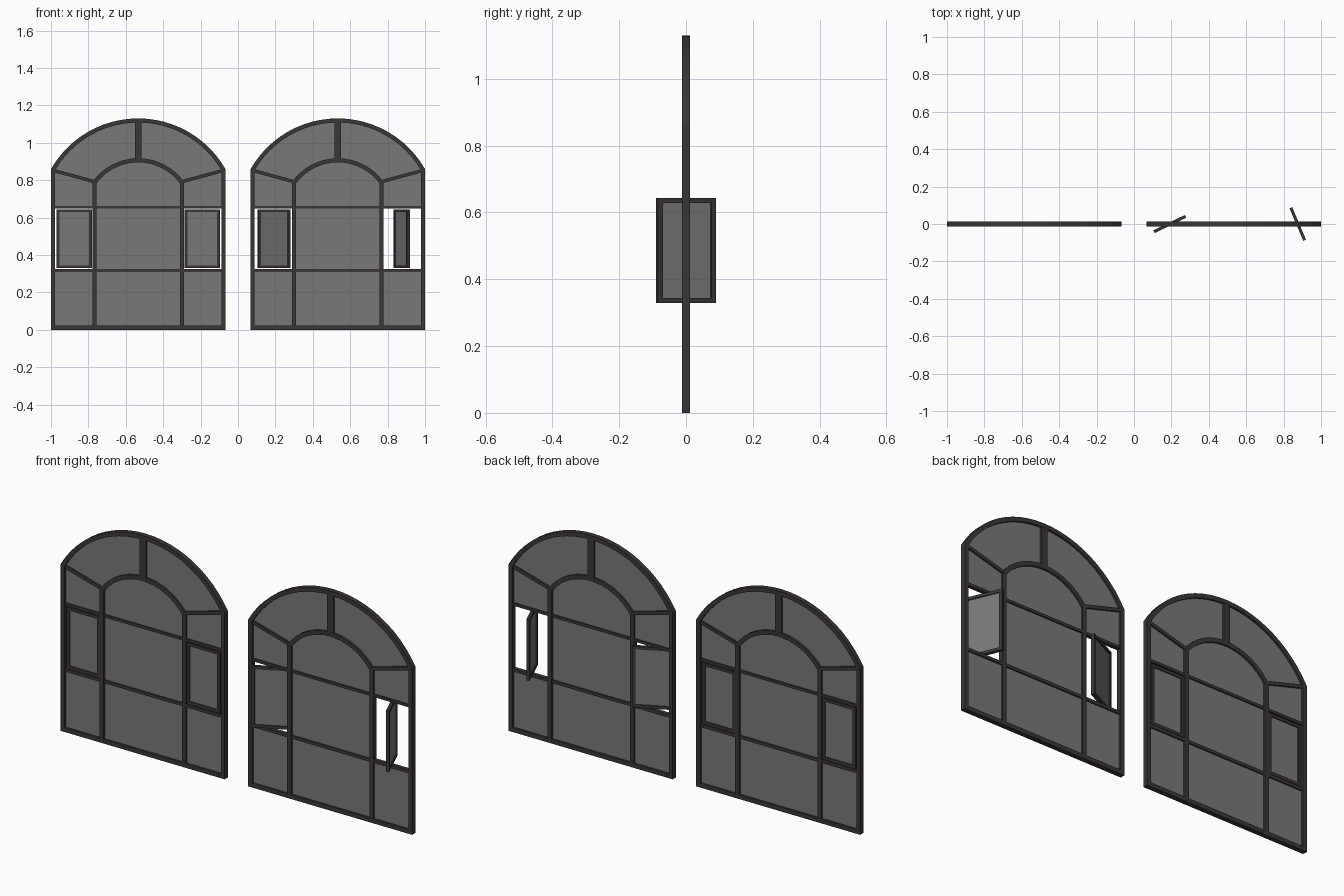
import bpy, bmesh, math
from mathutils import Matrix

if "Cube" in bpy.data.objects:
    bpy.data.objects.remove(bpy.data.objects["Cube"])


def material(name, rgb):
    m = bpy.data.materials.new(name)
    m.diffuse_color = (*rgb, 1)
    m.use_nodes = True
    m.node_tree.nodes["Principled BSDF"].inputs["Base Color"].default_value = m.diffuse_color
    return m


FRAME = material("dark_frame", (0.046, 0.037, 0.037))
GLASS = material("grey_glass", (0.19, 0.19, 0.19))

CX, HW, BAR = 0.5335, 0.4665, 0.022     # window centre, half width, bar width
R, ZC = 0.537, 0.593                    # outer arch radius and centre height
IR, IZ, IHW = 0.300, 0.617, 0.245       # inner arch


def finish(name, bm, mat, x, angle=0):
    bmesh.ops.recalc_face_normals(bm, faces=bm.faces)
    me = bpy.data.meshes.new(name)
    bm.to_mesh(me)
    bm.free()
    me.materials.append(mat)
    ob = bpy.data.objects.new(name, me)
    ob.location.x = x
    ob.rotation_euler.z = angle
    bpy.context.collection.objects.link(ob)


def plate(bm, pts, depth):
    """Extrude an x-z outline symmetrically in y."""
    rows = [[bm.verts.new((px, y, pz)) for px, pz in pts] for y in (-depth / 2, depth / 2)]
    bm.faces.new(rows[0])
    bm.faces.new(rows[1][::-1])
    for i in range(len(pts)):
        j = (i + 1) % len(pts)
        bm.faces.new((rows[0][i], rows[1][i], rows[1][j], rows[0][j]))


def band(bm, outer, inner, depth, closed):
    """Solid strip between two outlines with equal point counts."""
    n = len(outer)
    v = [[bm.verts.new((px, y, pz)) for px, pz in line]
         for line, y in ((outer, -depth / 2), (outer, depth / 2), (inner, depth / 2), (inner, -depth / 2))]
    for i in range(n if closed else n - 1):
        j = (i + 1) % n
        for k in range(4):
            a, b = v[k], v[(k + 1) % 4]
            bm.faces.new((a[i], a[j], b[j], b[i]))
    if not closed:
        bm.faces.new([c[0] for c in v])
        bm.faces.new([c[-1] for c in v])


def rect(x0, x1, z0, z1):
    return [(x0, z0), (x1, z0), (x1, z1), (x0, z1)]


def arc(r, zc, hw, n=24):
    a = math.asin(hw / r)
    return [(r * math.sin(a - 2 * a * i / n), zc + r * math.cos(a - 2 * a * i / n)) for i in range(n + 1)]


def outline(t, base):
    return [(-HW + t, base), (HW - t, base)] + arc(R - t, ZC, HW - t)


def window(x, label, angles):
    # outer frame
    bm = bmesh.new()
    band(bm, outline(0, 0), outline(BAR, BAR), 0.025, True)
    finish(label + "_outer_frame", bm, FRAME, x)

    # inner arch, mullions, spokes and cross rails
    bm = bmesh.new()
    band(bm, arc(IR, IZ, IHW, 16), arc(IR - BAR, IZ, IHW - BAR, 16), 0.024, False)
    plate(bm, rect(-0.018, 0.018, 0.90, 1.12), 0.023)
    for s in (-1, 1):
        plate(bm, rect(s * IHW, s * (IHW - BAR), 0.005, 0.787), 0.024)
        plate(bm, [(s * 0.455, 0.861), (s * 0.455, 0.843), (s * 0.235, 0.783), (s * 0.235, 0.801)], 0.022)
    for z, t in ((0.656, 0.014), (0.318, 0.016)):
        plate(bm, rect(-HW + 0.01, HW - 0.01, z - t / 2, z + t / 2), 0.02)
    finish(label + "_glazing_bars", bm, FRAME, x)

    # fixed glass, leaving the side openings free
    bm = bmesh.new()
    e = HW - 0.01
    top = [(px, pz) for px, pz in outline(0.01, 0.656)]
    plate(bm, top, 0.005)
    plate(bm, rect(-0.234, 0.234, 0.318, 0.656), 0.005)
    plate(bm, rect(-e, e, 0.01, 0.318), 0.005)
    finish(label + "_fixed_glass", bm, GLASS, x)

    # pivoting side sashes
    w, z0, z1, t = 0.094, 0.329, 0.644, 0.015
    for s, side, ang in ((-1, "left", angles[0]), (1, "right", angles[1])):
        bm = bmesh.new()
        band(bm, rect(-w, w, z0, z1), rect(-w + t, w - t, z0 + t, z1 - t), 0.016, True)
        finish(f"{label}_{side}_sash_frame", bm, FRAME, x + s * 0.342, ang)
        bm = bmesh.new()
        plate(bm, rect(-w + 0.008, w - 0.008, z0 + 0.008, z1 - 0.008), 0.005)
        finish(f"{label}_{side}_sash_glass", bm, GLASS, x + s * 0.342, ang)


window(-CX, "closed_window", (0, 0))
window(CX, "open_window", (math.radians(26), math.radians(-67)))
